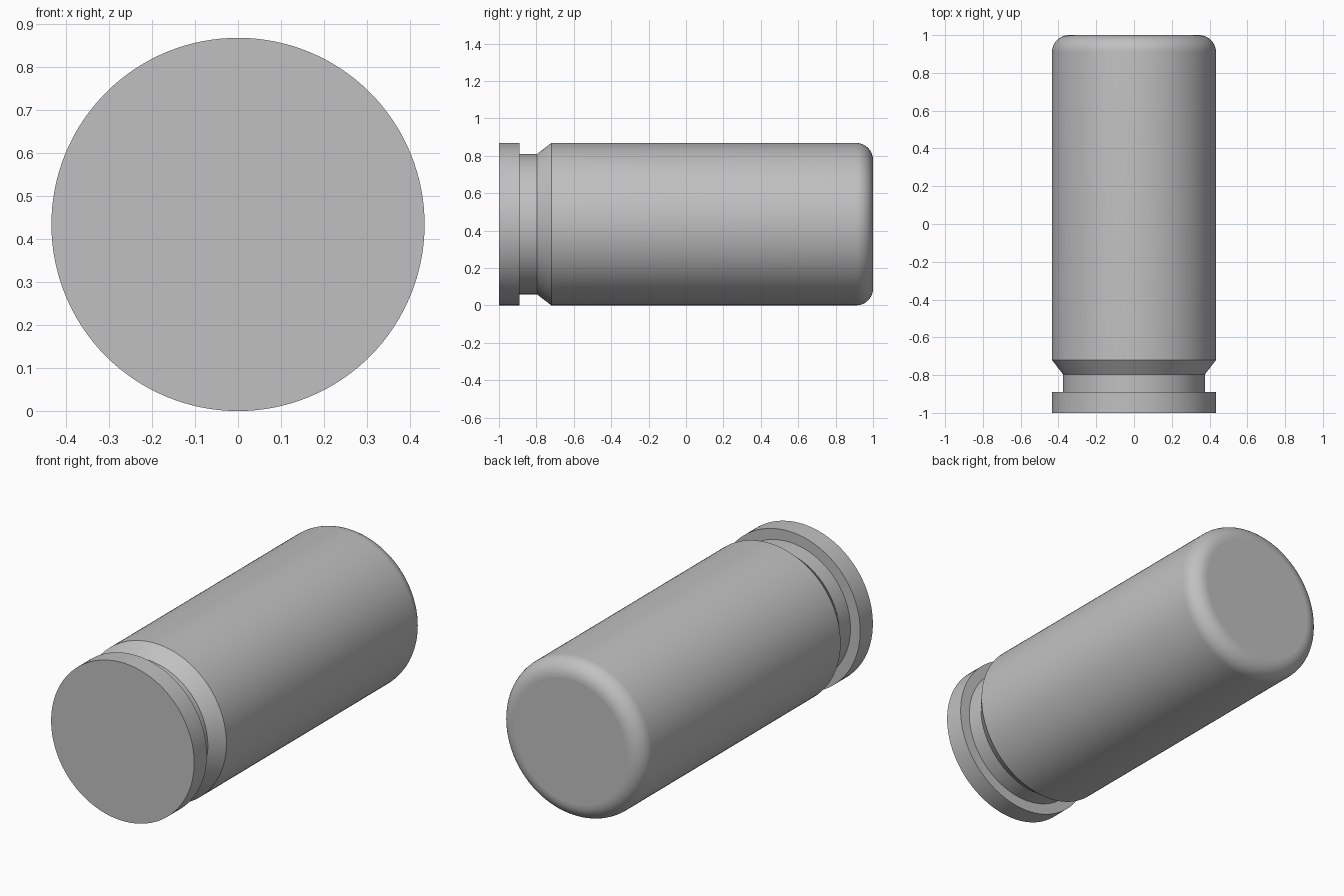
import bpy
import bmesh
import math
from mathutils import Vector

if "Cube" in bpy.data.objects:
    bpy.data.objects.remove(bpy.data.objects["Cube"], do_unlink=True)

RADIUS = 0.434
NECK = 0.375
FILLET = 0.09
SEGMENTS = 128
ARC_STEPS = 10

# Plain grey metal
grey = bpy.data.materials.new("grey metal")
grey.use_nodes = True
colour = (0.53, 0.53, 0.53, 1)
grey.diffuse_color = colour
grey.node_tree.nodes["Principled BSDF"].inputs["Base Color"].default_value = colour

# Half profile (radius, y): rim, extractor groove, taper, body
profile = [(0, -1), (RADIUS, -1), (RADIUS, -0.89), (NECK, -0.89),
           (NECK, -0.797), (RADIUS, -0.72)]

# Rounded rear edge, closed on the axis
for i in range(ARC_STEPS + 1):
    a = math.pi / 2 * i / ARC_STEPS
    profile.append((RADIUS - FILLET + FILLET * math.cos(a),
                    1 - FILLET + FILLET * math.sin(a)))
profile.append((0, 1))

# Revolve the profile around the long axis
bm = bmesh.new()
verts = [bm.verts.new((r, y, RADIUS)) for r, y in profile]
edges = [bm.edges.new(pair) for pair in zip(verts, verts[1:])]
bmesh.ops.spin(bm, geom=verts + edges, cent=Vector((0, 0, RADIUS)),
               axis=Vector((0, 1, 0)), angle=math.tau, steps=SEGMENTS)
bmesh.ops.remove_doubles(bm, verts=bm.verts, dist=0.0001)
bmesh.ops.recalc_face_normals(bm, faces=bm.faces)

mesh = bpy.data.meshes.new("casing")
bm.to_mesh(mesh)
bm.free()
mesh.materials.append(grey)
casing = bpy.data.objects.new("casing", mesh)
bpy.context.collection.objects.link(casing)

# Smooth round surfaces, crisp groove and rim edges
bpy.ops.object.select_all(action="DESELECT")
casing.select_set(True)
bpy.context.view_layer.objects.active = casing
bpy.ops.object.shade_smooth_by_angle(angle=math.radians(30))

# Keep both end caps flat
for face in mesh.polygons:
    if abs(face.normal.y) > 0.999:
        face.use_smooth = False
